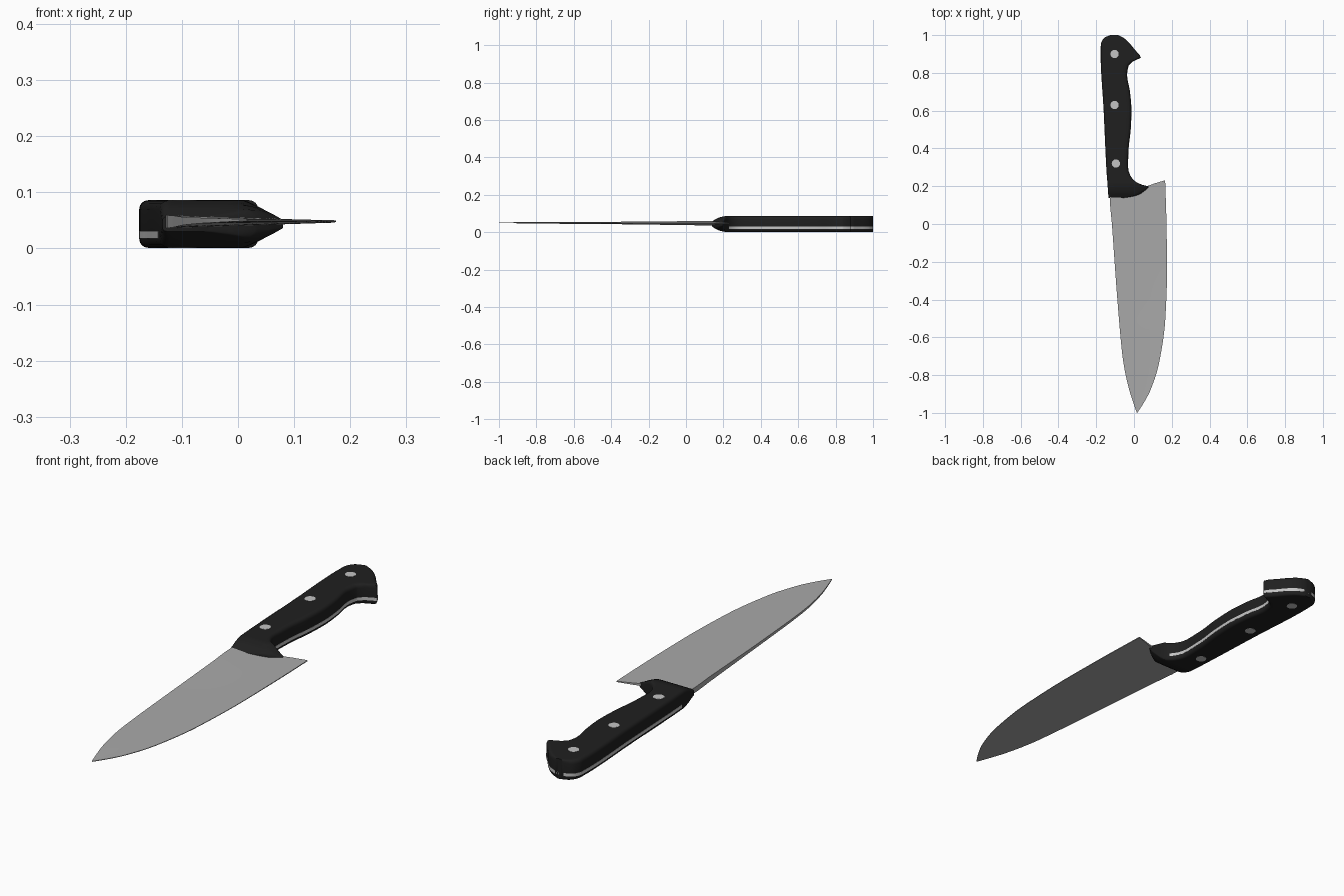
import bpy, bmesh, math
from mathutils import Vector

if "Cube" in bpy.data.objects:
    bpy.data.objects.remove(bpy.data.objects["Cube"])


def material(name, r, g, b):
    m = bpy.data.materials.new(name)
    m.diffuse_color = (r, g, b, 1)
    m.use_nodes = True
    m.node_tree.nodes["Principled BSDF"].inputs["Base Color"].default_value = m.diffuse_color
    return m


BLACK = material("black handle", 0.014, 0.014, 0.014)
STEEL = material("blade steel", 0.40, 0.40, 0.40)
BRIGHT = material("bright rivet metal", 0.55, 0.55, 0.55)


def curve(points, t):
    """Smooth monotone-parameter interpolation through (t, value) points."""
    n = len(points)
    if t <= points[0][0]:
        return points[0][1]
    for i in range(n - 1):
        t0, a = points[i]
        t1, b = points[i + 1]
        if t <= t1:
            def slope(k):
                if k == 0 or k == n - 1:
                    j = min(k, n - 2)
                    return (points[j + 1][1] - points[j][1]) / (points[j + 1][0] - points[j][0])
                s0 = (points[k][1] - points[k - 1][1]) / (points[k][0] - points[k - 1][0])
                s1 = (points[k + 1][1] - points[k][1]) / (points[k + 1][0] - points[k][0])
                return 0 if s0 * s1 <= 0 else 2 * s0 * s1 / (s0 + s1)
            h = t1 - t0
            u = (t - t0) / h
            return ((1 + 2 * u) * (1 - u) ** 2 * a + u * (1 - u) ** 2 * h * slope(i)
                    + u * u * (3 - 2 * u) * b + u * u * (u - 1) * h * slope(i + 1))
    return points[-1][1]


def loft(name, rings, mat, angle=35):
    bm = bmesh.new()
    vs = [[bm.verts.new(p) for p in r] for r in rings]
    n = len(vs[0])
    for a, b in zip(vs, vs[1:]):
        for i in range(n):
            bm.faces.new((a[i], a[(i + 1) % n], b[(i + 1) % n], b[i]))
    bm.faces.new(vs[0])
    bm.faces.new(vs[-1])
    bmesh.ops.remove_doubles(bm, verts=bm.verts, dist=1e-5)
    bmesh.ops.recalc_face_normals(bm, faces=bm.faces)
    me = bpy.data.meshes.new(name)
    bm.to_mesh(me)
    bm.free()
    me.materials.append(mat)
    ob = bpy.data.objects.new(name, me)
    bpy.context.collection.objects.link(ob)
    bpy.context.view_layer.objects.active = ob
    ob.select_set(True)
    bpy.ops.object.shade_smooth_by_angle(angle=math.radians(angle))
    ob.select_set(False)
    return ob


# Handle outline (y, x) and half thickness (y, h)
H_LEFT = [(0.138, -0.135), (0.3, -0.146), (0.6, -0.16), (0.9, -0.176), (0.95, -0.175),
          (0.975, -0.165), (0.99, -0.15), (1.0, -0.125)]
H_RIGHT = [(0.138, -0.05), (0.145, -0.01), (0.157, 0.03), (0.175, 0.055), (0.197, 0.08),
           (0.207, 0.045), (0.23, 0.0), (0.26, -0.022), (0.30, -0.032), (0.40, -0.029),
           (0.50, -0.018), (0.60, -0.014), (0.70, -0.022), (0.79, -0.037), (0.835, -0.03),
           (0.86, -0.008), (0.88, 0.036), (0.893, 0.03), (0.92, 0.006), (0.96, -0.027),
           (0.985, -0.055), (1.0, -0.085)]
H_HALF = [(0.138, 0.013), (0.15, 0.021), (0.175, 0.034), (0.215, 0.042), (1.0, 0.0425)]
H_Z = 0.0435
STATIONS = sorted({p[0] for p in H_LEFT + H_RIGHT + H_HALF} | {0.14 + 0.02 * i for i in range(43)})


def handle_ring(y):
    xl, xr = curve(H_LEFT, y), curve(H_RIGHT, y)
    h = curve(H_HALF, y)
    r = min(0.016, h * 0.6)
    xs = sorted([xl + r + (xr - xl - 2 * r) * i / 8 for i in range(1, 8)])
    top = []
    for k in range(5):
        a = math.pi - k * math.pi / 8
        top.append((xl + r + r * math.cos(a), h - r + r * math.sin(a)))
    top += [(x, h) for x in xs]
    for k in range(5):
        a = math.pi / 2 - k * math.pi / 8
        top.append((xr - r + r * math.cos(a), h - r + r * math.sin(a)))
    pts = top + [(x, -z) for x, z in reversed(top)]
    # the bolster thins toward the heel of the blade
    out = []
    for x, z in pts:
        s = 1.0
        if y < 0.5 and x > 0.015:
            s = 1 - 0.72 * min(1, (x - 0.015) / 0.06)
        out.append(Vector((x, y, H_Z + z * s)))
    return out


loft("handle", [handle_ring(y) for y in STATIONS if y <= 1.0], BLACK)

# Tang: thin metal layer showing around the rim of the handle
tang = []
for y in [s for s in STATIONS if 0.23 <= s <= 1.0]:
    a, b = curve(H_LEFT, y) - 0.0008, curve(H_RIGHT, y) + 0.0008
    tang.append([Vector(p) for p in ((a, y, 0.018), (b, y, 0.018), (b, y, 0.031), (a, y, 0.031))])
loft("tang", tang, BRIGHT)

# Blade: wedge section from spine to cutting edge
B_LEFT = [(-1.0, 0.015), (-0.94, -0.006), (-0.875, -0.026), (-0.78, -0.048), (-0.69, -0.062),
          (-0.4, -0.088), (0.0, -0.117), (0.142, -0.128), (0.16, -0.06), (0.18, 0.02),
          (0.203, 0.075), (0.215, 0.11), (0.23, 0.160)]
B_RIGHT = [(-1.0, 0.017), (-0.95, 0.05), (-0.885, 0.085), (-0.74, 0.132), (-0.5, 0.166),
           (-0.24, 0.175), (0.0, 0.172), (0.23, 0.165)]
B_HALF = [(-1.0, 0.0015), (-0.8, 0.004), (-0.3, 0.007), (0.14, 0.0115), (0.23, 0.0115)]


def blade_ring(y):
    xl, xr = curve(B_LEFT, y), curve(B_RIGHT, y)
    h, zc = curve(B_HALF, y), 0.0485 - 0.0025 * (y + 0.2)
    side = []
    for i in range(7):
        x = xl + (xr - xl) * i / 6
        # thickness falls off with distance from the spine line to the edge
        spine = -0.088 - 0.07 * (y + 0.4) if y > 0.142 else xl
        u = (x - spine) / max(xr - spine, 1e-4)
        side.append((x, max(0.0012, h * (1 - 0.85 * u))))
    return ([Vector((x, y, zc + z)) for x, z in side]
            + [Vector((x, y, zc - z)) for x, z in reversed(side)])


BY = sorted({p[0] for p in B_LEFT + B_RIGHT} | {-0.98 + 0.04 * i for i in range(29)})
loft("blade", [blade_ring(y) for y in BY], STEEL)

# Rivets through both handle faces
for i, (x, y) in enumerate(((-0.103, 0.90), (-0.103, 0.63), (-0.096, 0.32))):
    rings = [[Vector((x + 0.022 * math.cos(k * math.pi / 8), y + 0.022 * math.sin(k * math.pi / 8), z))
              for k in range(16)] for z in (0.0004, 0.0867)]
    loft("rivet_%d" % (i + 1), rings, BRIGHT)
